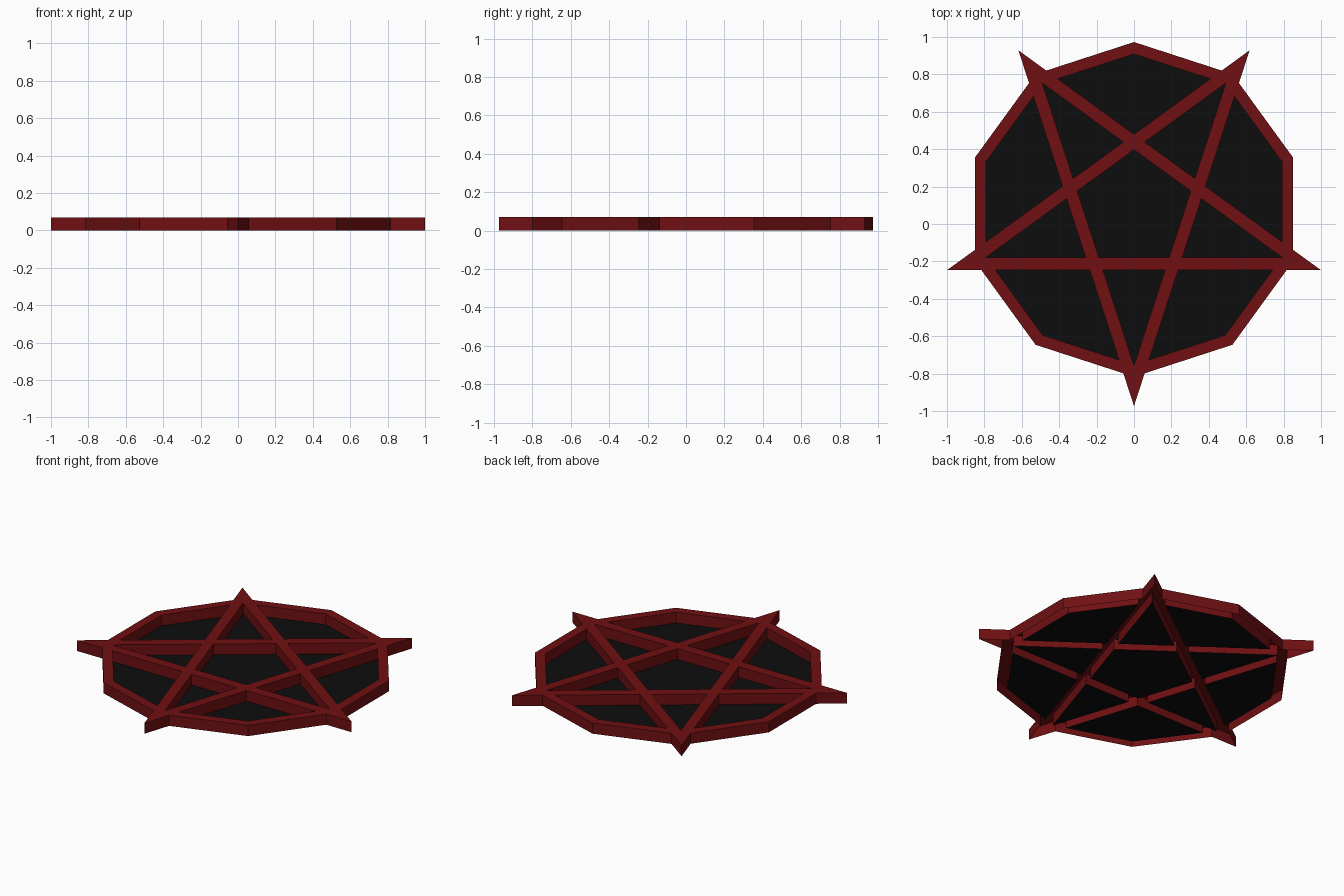
import bpy, bmesh, math
from mathutils import Vector

if "Cube" in bpy.data.objects:
    bpy.data.objects.remove(bpy.data.objects["Cube"])

HEIGHT = 0.07
STAR_OUT = 1.0515 * math.sin(math.radians(18))    # centre to outer edge of each star bar
STAR_IN = STAR_OUT - 0.067                        # centre to inner edge of each star bar
RING_OUT = 0.851                                  # apothems of the ten-sided rim
RING_IN = 0.79
CENTRE_Y = 0.078


def directions(count, start):
    return [Vector((math.cos(a), math.sin(a), 0)) for a in
            (math.radians(start + 360 * i / count) for i in range(count))]


STAR_DIRS = directions(5, -90)
RING_DIRS = directions(10, 0)


def in_frame(p):
    """Rim band, or a star bar between its two edges and inside the star tips."""
    ring = max(n.dot(p) for n in RING_DIRS)
    dists = [n.dot(p) for n in STAR_DIRS]
    in_star = sum(d > STAR_OUT for d in dists) <= 1
    in_bar = any(STAR_IN < d < STAR_OUT for d in dists)
    in_tip = in_star and ring > RING_OUT
    return RING_IN < ring < RING_OUT or (in_star and in_bar) or in_tip


def in_panel(p):
    return max(n.dot(p) for n in RING_DIRS) < RING_IN and not in_frame(p)


def flat_plan(keep):
    """Slice a sheet along every bar and rim edge and keep the wanted cells."""
    bm = bmesh.new()
    bmesh.ops.create_grid(bm, x_segments=1, y_segments=1, size=1.2)
    for dirs, offsets in ((STAR_DIRS, (STAR_OUT, STAR_IN)), (RING_DIRS, (RING_OUT, RING_IN))):
        for n in dirs:
            for d in offsets:
                bmesh.ops.bisect_plane(bm, geom=bm.verts[:] + bm.edges[:] + bm.faces[:],
                                       dist=1e-5, plane_co=n * d, plane_no=n)
    bmesh.ops.remove_doubles(bm, verts=bm.verts[:], dist=1e-4)
    drop = [f for f in bm.faces if not keep(f.calc_center_median())]
    bmesh.ops.delete(bm, geom=drop, context='FACES')
    bmesh.ops.dissolve_limit(bm, angle_limit=0.01, verts=bm.verts[:], edges=bm.edges[:])
    return bm


def finish(bm, name, colour_name, colour):
    bmesh.ops.translate(bm, verts=bm.verts[:], vec=(0, CENTRE_Y, 0))
    mesh = bpy.data.meshes.new(name)
    bm.to_mesh(mesh)
    bm.free()
    mat = bpy.data.materials.new(colour_name)
    mat.diffuse_color = (*colour, 1)
    mat.use_nodes = True
    mat.node_tree.nodes["Principled BSDF"].inputs["Base Color"].default_value = mat.diffuse_color
    mesh.materials.append(mat)
    bpy.context.collection.objects.link(bpy.data.objects.new(name, mesh))


# Raised star and rim, hollow and open underneath
bm = flat_plan(in_frame)
grown = bmesh.ops.extrude_face_region(bm, geom=bm.faces[:], use_keep_orig=True)
top = [v for v in grown['geom'] if isinstance(v, bmesh.types.BMVert)]
bmesh.ops.translate(bm, verts=top, vec=(0, 0, HEIGHT))
bmesh.ops.recalc_face_normals(bm, faces=bm.faces[:])
under = [f for f in bm.faces if all(v.co.z < 1e-4 for v in f.verts)]
bmesh.ops.delete(bm, geom=under, context='FACES')
finish(bm, "star_and_rim", "dark_red", (0.16, 0.005, 0.006))

# Thin dark panels closing the gaps between the bars
finish(flat_plan(in_panel), "back_panels", "near_black", (0.004, 0.004, 0.004))
